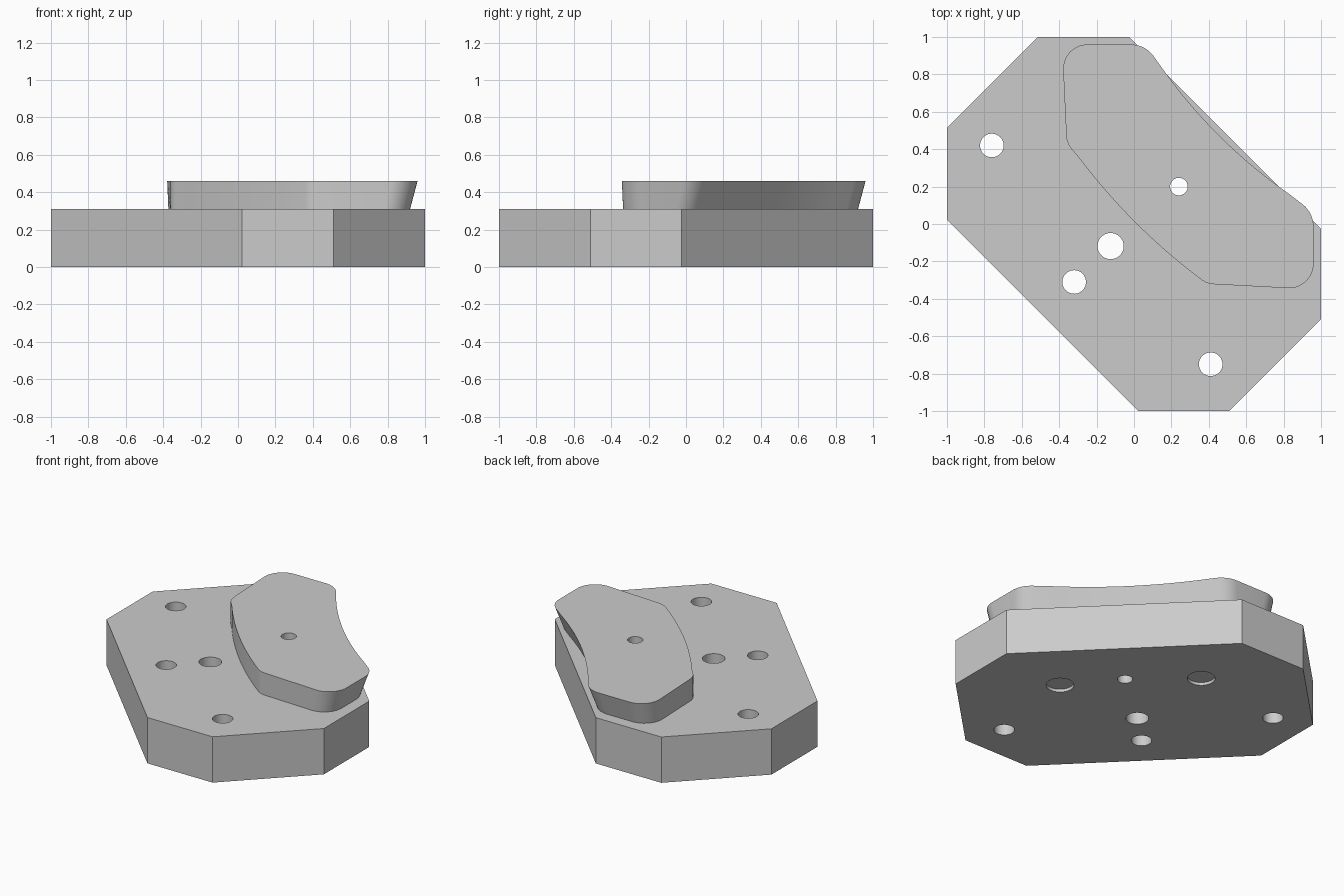
import bpy, bmesh, math
from mathutils import Vector

cube = bpy.data.objects.get("Cube")
if cube:
    bpy.data.objects.remove(cube, do_unlink=True)

PLATE_TOP, PAD_TOP = 0.31, 0.46

grey = bpy.data.materials.new("light grey")
grey.use_nodes = True
colour = (0.6, 0.6, 0.6, 1)
grey.diffuse_color = colour
grey.node_tree.nodes["Principled BSDF"].inputs["Base Color"].default_value = colour


def fillet(corners, steps=8):
    """Round each (x, y, radius) corner of a closed outline."""
    points = []
    for i, (x, y, r) in enumerate(corners):
        p = Vector((x, y))
        if r == 0:
            points.append(p)
            continue
        a = (Vector(corners[i - 1][:2]) - p).normalized()
        b = (Vector(corners[(i + 1) % len(corners)][:2]) - p).normalized()
        half = a.angle(b) / 2
        centre = p + (a + b).normalized() * (r / math.sin(half))
        start = p + a * (r / math.tan(half)) - centre
        end = p + b * (r / math.tan(half)) - centre
        for k in range(steps + 1):
            spoke = start.lerp(end, k / steps).normalized()
            points.append(centre + spoke * r)
    return points


def bow(start, end, sag, steps=16):
    """Shallow curve between two points, bulging to the left of travel."""
    a, b = Vector(start), Vector(end)
    d = (b - a).normalized()
    side = Vector((-d.y, d.x))
    curve = []
    for k in range(steps + 1):
        t = k / steps
        p = a.lerp(b, t) + side * (sag * 4 * t * (1 - t))
        curve.append((p.x, p.y, 0))
    return curve


def loft(name, low, high, z0, z1):
    """Solid between two outlines with matching point counts."""
    bm = bmesh.new()
    bottom = [bm.verts.new((p[0], p[1], z0)) for p in low]
    top = [bm.verts.new((p[0], p[1], z1)) for p in high]
    bm.faces.new(bottom)
    bm.faces.new(top)
    for i in range(len(top)):
        bm.faces.new((bottom[i - 1], bottom[i], top[i], top[i - 1]))
    bmesh.ops.recalc_face_normals(bm, faces=bm.faces)
    mesh = bpy.data.meshes.new(name)
    bm.to_mesh(mesh)
    bm.free()
    mesh.materials.append(grey)
    obj = bpy.data.objects.new(name, mesh)
    bpy.context.collection.objects.link(obj)
    return obj


def drill(obj, x, y, r, z0, z1):
    """Cut a round hole out of an object."""
    ring = [(x + r * math.cos(a), y + r * math.sin(a))
            for a in (math.tau * k / 40 for k in range(40))]
    cutter = loft("hole_cutter", ring, ring, z0, z1)
    cutter.hide_render = True
    mod = obj.modifiers.new("hole", 'BOOLEAN')
    mod.operation, mod.solver, mod.object = 'DIFFERENCE', 'EXACT', cutter
    bpy.context.view_layer.objects.active = obj
    bpy.ops.object.modifier_apply(modifier=mod.name)
    bpy.data.objects.remove(cutter, do_unlink=True)


def pad_outline(d):
    """Pad outline; d pulls the outer side inwards."""
    outer = bow((0.16 - d, 0.82 - d), (0.83 - d, 0.16 - d), -0.04)
    inner = bow((0.33, -0.275), (-0.295, 0.355), 0.03)
    return fillet([(-0.385 + d / 5, 0.96 - d, 0.13), (0.06 - d, 0.96 - d, 0.15)] + outer
                  + [(0.96 - d, 0.06 - d, 0.15), (0.96 - d, -0.35 + d / 5, 0.13),
                     (0.39, -0.32, 0.12)] + inner + [(-0.36, 0.43, 0.12)])


# Octagonal base plate
octagon = [(-0.515, 1), (-0.025, 1), (1, -0.025), (1, -0.51),
           (0.51, -1), (0.022, -1), (-1, 0.022), (-1, 0.515)]
plate = loft("base_plate", octagon, octagon, 0, PLATE_TOP)

# Curved pad with an undercut outer side
pad = loft("curved_pad", pad_outline(0.04), pad_outline(0), PLATE_TOP, PAD_TOP)

# Through holes in the plate
for x, y, r in [(-0.76, 0.42, 0.063), (0.41, -0.75, 0.063),
                (-0.32, -0.31, 0.063), (-0.125, -0.118, 0.07)]:
    drill(plate, x, y, r, -0.1, 0.6)

# Pin hole through plate and pad
for part in (plate, pad):
    drill(part, 0.24, 0.2, 0.047, -0.1, 0.6)

# Shallow recesses under the plate
for x, y in [(0.5, -0.11), (-0.11, 0.51)]:
    drill(plate, x, y, 0.085, -0.1, 0.02)

# Smooth walls, crisp edges
for part in (plate, pad):
    bpy.ops.object.select_all(action='DESELECT')
    part.select_set(True)
    bpy.context.view_layer.objects.active = part
    bpy.ops.object.shade_smooth_by_angle(angle=math.radians(30))
